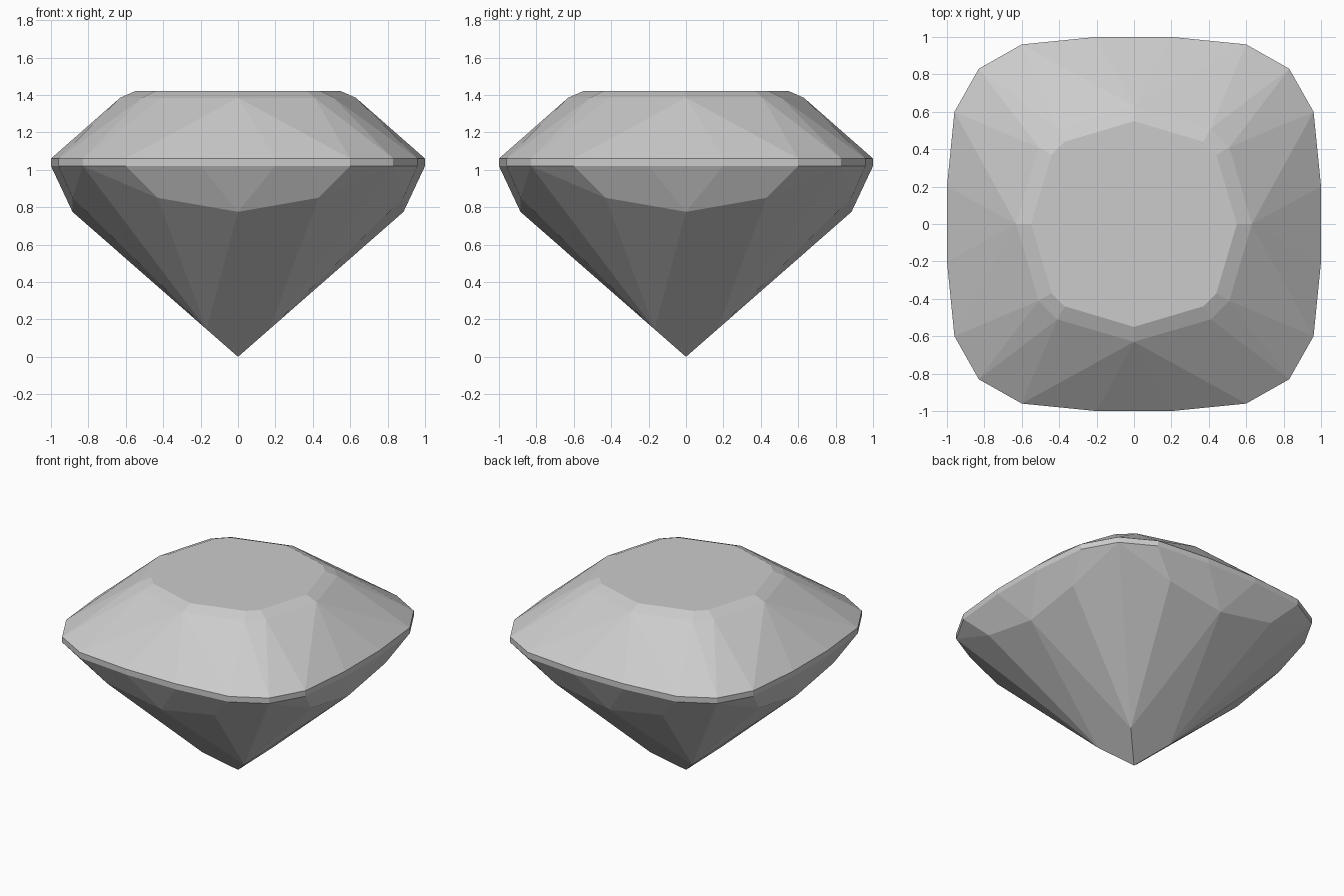
import bpy, bmesh

cube = bpy.data.objects.get("Cube")
if cube:
    bpy.data.objects.remove(cube, do_unlink=True)

# Single pale grey stone colour
stone = bpy.data.materials.new("pale grey stone")
stone.use_nodes = True
colour = (0.6, 0.6, 0.6, 1.0)
stone.diffuse_color = colour
stone.node_tree.nodes["Principled BSDF"].inputs["Base Color"].default_value = colour


def ring(outline, z):
    """Repeat half of a quarter outline around the square symmetry of the cut."""
    points = set()
    for x, y in outline:
        for a, b in ((x, y), (y, x)):
            for sx in (-1, 1):
                for sy in (-1, 1):
                    points.add((a * sx + 0.0, b * sy + 0.0, z))
    return sorted(points)


girdle = [(0.2, 1.0), (0.6, 0.96), (0.83, 0.83)]
corners = (
    ring([(0, 0.55), (0.37, 0.44)], 1.42)        # table
    + ring([(0, 0.63), (0.41, 0.51)], 1.385)     # table bevel
    + ring(girdle, 1.06) + ring(girdle, 1.02)    # girdle band
    + ring([(0.43, 0.885)], 0.85)                # lower corner facets
    + ring([(0, 0.885)], 0.775)                  # lower side facets
    + ring([(0.168, 0.168)], 0.147)              # corner facet tips
    + [(0, 0, 0)]                                # culet
)

# Cut gem: wrap flat facets around the corners
bm = bmesh.new()
for co in corners:
    bm.verts.new(co)
hull = bmesh.ops.convex_hull(bm, input=bm.verts)
loose = [v for v in bm.verts if not v.link_faces]
bmesh.ops.delete(bm, geom=loose, context="VERTS")
bmesh.ops.dissolve_limit(bm, angle_limit=0.01, verts=bm.verts, edges=bm.edges)
bmesh.ops.recalc_face_normals(bm, faces=bm.faces)

mesh = bpy.data.meshes.new("cut_gem")
bm.to_mesh(mesh)
bm.free()
mesh.materials.append(stone)
gem = bpy.data.objects.new("cut_gem", mesh)
bpy.context.collection.objects.link(gem)
